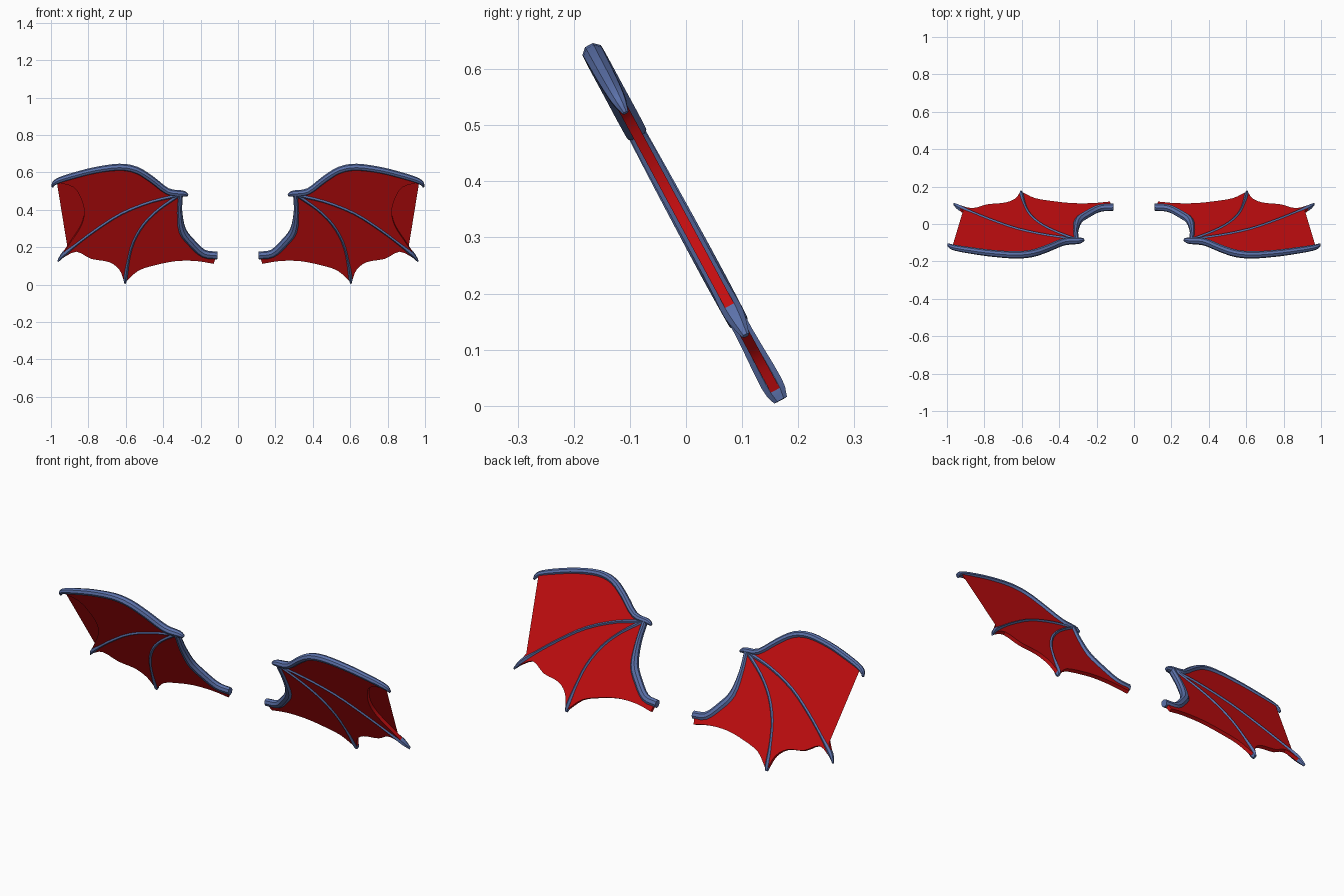
import bpy, bmesh, math
from mathutils import Vector

if "Cube" in bpy.data.objects:
    bpy.data.objects.remove(bpy.data.objects["Cube"])


def material(name, rgb):
    m = bpy.data.materials.new(name)
    m.diffuse_color = (*rgb, 1)
    m.use_nodes = True
    m.node_tree.nodes["Principled BSDF"].inputs["Base Color"].default_value = m.diffuse_color
    return m


BLUE = material("slate blue", (0.105, 0.165, 0.40))
RED = material("deep red", (0.55, 0.004, 0.005))


def place(x, z, n=0.0):
    """Map wing outline coordinates plus an offset n onto the leaning plane."""
    return Vector((x, 0.174 - 0.54 * z + 0.88 * n, z + 0.475 * n))


def finish(name, bm, mat, angle):
    bmesh.ops.recalc_face_normals(bm, faces=bm.faces)
    me = bpy.data.meshes.new(name)
    bm.to_mesh(me)
    bm.free()
    me.materials.append(mat)
    ob = bpy.data.objects.new(name, me)
    bpy.context.collection.objects.link(ob)
    mir = ob.modifiers.new("other_side", 'MIRROR')
    mir.use_mirror_merge = False
    bpy.ops.object.select_all(action='DESELECT')
    ob.select_set(True)
    bpy.context.view_layer.objects.active = ob
    bpy.ops.object.shade_smooth_by_angle(angle=math.radians(angle))


def smooth(pts, steps=3):
    """Catmull-Rom resampling of tuples of any length."""
    v = [Vector(p) for p in pts]
    v = [2 * v[0] - v[1]] + v + [2 * v[-1] - v[-2]]
    out = []
    for a, b, c, d in zip(v, v[1:], v[2:], v[3:]):
        for k in range(steps):
            t = k / steps
            out.append(0.5 * (2 * b + (c - a) * t + (2 * a - 5 * b + 4 * c - d) * t * t
                              + (3 * b - a - 3 * c + d) * t ** 3))
    return out + [v[-2]]


def bone(name, pts, sides=8):
    """Tube through (x, z, half width, half depth) points."""
    bm = bmesh.new()
    path = smooth(pts)
    rings = []
    for i, p in enumerate(path):
        a, b = path[max(i - 1, 0)], path[min(i + 1, len(path) - 1)]
        t = Vector((b[0] - a[0], b[1] - a[1])).normalized()
        ring = []
        for k in range(sides):
            ang = 2 * math.pi * (k + 0.5) / sides
            w = p[2] * math.cos(ang)
            ring.append(bm.verts.new(place(p[0] - t.y * w, p[1] + t.x * w, p[3] * math.sin(ang))))
        rings.append(ring)
    for r, s in zip(rings, rings[1:]):
        for k in range(sides):
            j = (k + 1) % sides
            bm.faces.new((r[k], r[j], s[j], s[k]))
    bm.faces.new(rings[0])
    bm.faces.new(rings[-1])
    finish(name, bm, BLUE, 35)


# Leading arm, from the wrist claw to the hooked outer tip
bone("leading_arm", [(0.268, 0.478, .006, .008), (0.295, 0.487, .014, .018), (0.375, 0.498, .015, .021),
                     (0.465, 0.565, .016, .021), (0.545, 0.613, .016, .021), (0.635, 0.628, .016, .020),
                     (0.76, 0.612, .015, .019), (0.865, 0.586, .015, .018), (0.95, 0.560, .014, .016),
                     (0.983, 0.542, .011, .013), (0.993, 0.522, .005, .006)])
# Inner arm, from the wrist down to the shoulder stub
bone("inner_arm", [(0.307, 0.49, .014, .018), (0.312, 0.39, .015, .020), (0.298, 0.29, .021, .021),
                   (0.25, 0.225, .021, .021), (0.185, 0.166, .020, .020), (0.11, 0.155, .019, .019)])
# Two wing fingers ending in small claws
bone("outer_finger", [(0.30, 0.485, .012, .015), (0.46, 0.448, .009, .016), (0.62, 0.385, .009, .016),
                      (0.755, 0.300, .009, .016), (0.865, 0.218, .009, .016), (0.93, 0.165, .012, .018),
                      (0.963, 0.125, .004, .007)], 6)
bone("inner_finger", [(0.31, 0.485, .012, .015), (0.425, 0.405, .009, .016), (0.505, 0.325, .009, .016),
                      (0.56, 0.230, .009, .016), (0.587, 0.130, .009, .016), (0.601, 0.040, .011, .020),
                      (0.604, 0.010, .006, .013)], 6)

# Membrane: scalloped trailing edge between finger tips, closed along the arms
scallops = [
    [(0.13, 0.115), (0.22, 0.130), (0.33, 0.130), (0.435, 0.110), (0.53, 0.080), (0.594, 0.024)],
    [(0.610, 0.024), (0.635, 0.085), (0.69, 0.125), (0.785, 0.142), (0.865, 0.180), (0.945, 0.142)],
    [(0.950, 0.150), (0.895, 0.230), (0.84, 0.315), (0.822, 0.390), (0.84, 0.465), (0.88, 0.525),
     (0.97, 0.552)],
]
arms = [(0.865, 0.586), (0.76, 0.612), (0.635, 0.628), (0.545, 0.613), (0.465, 0.565), (0.375, 0.498),
        (0.307, 0.485), (0.312, 0.39), (0.298, 0.29), (0.25, 0.225), (0.185, 0.166), (0.118, 0.155)]
outline = [p for edge in scallops for p in smooth(edge)] + [Vector(p) for p in arms]

bm = bmesh.new()
front = [bm.verts.new(place(p[0], p[1], -0.009)) for p in outline]
back = [bm.verts.new(place(p[0], p[1], 0.009)) for p in outline]
caps = [bm.faces.new(front), bm.faces.new(back[::-1])]
for i in range(len(outline)):
    j = (i + 1) % len(outline)
    bm.faces.new((front[i], back[i], back[j], front[j]))
bmesh.ops.triangulate(bm, faces=caps)
finish("membrane", bm, RED, 30)
